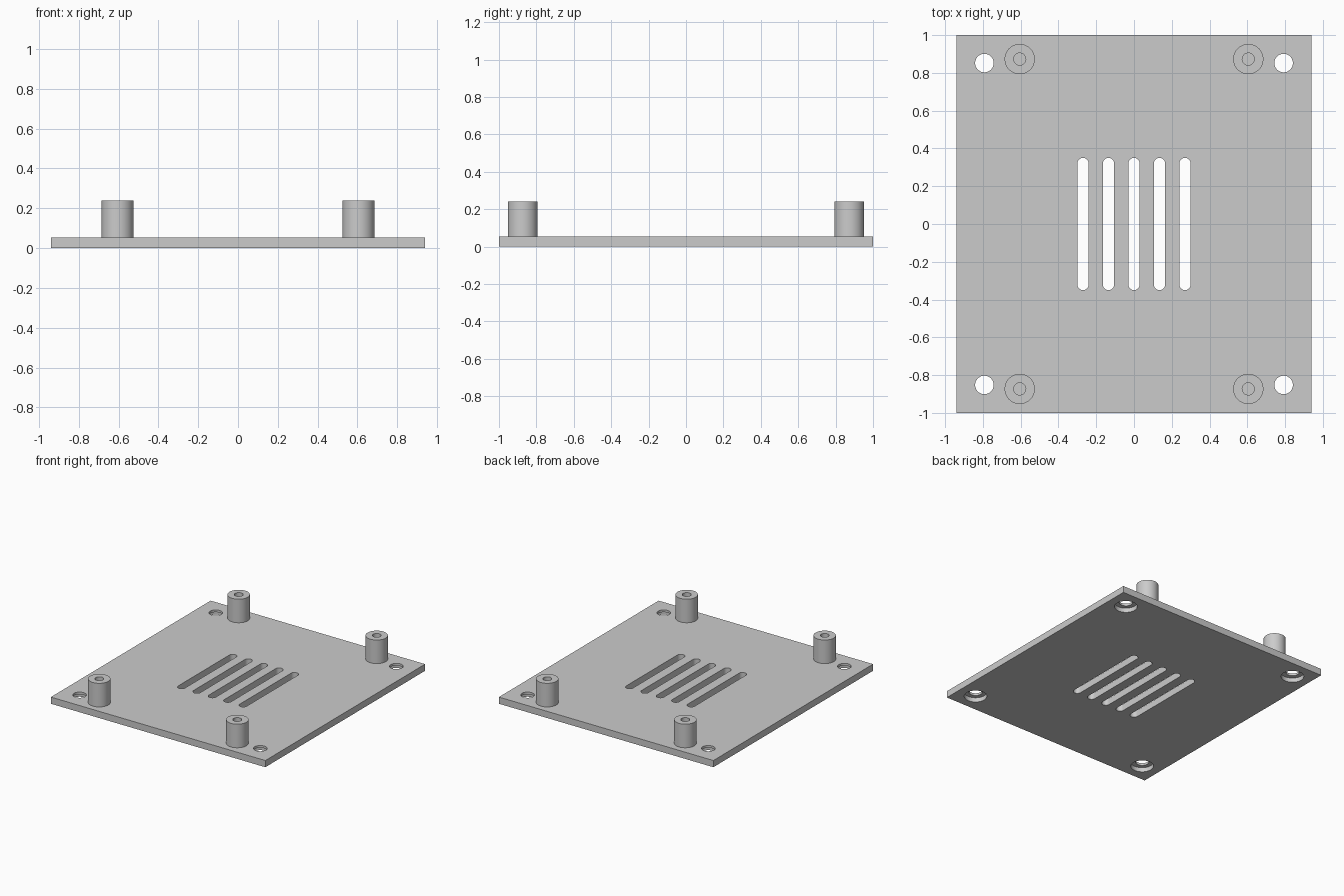
import bpy
import bmesh
from math import pi, radians, cos, sin
from mathutils import Matrix, Vector

if "Cube" in bpy.data.objects:
    bpy.data.objects.remove(bpy.data.objects["Cube"], do_unlink=True)

HALF_X, HALF_Y, THICK = 0.94, 1.0, 0.053
POST_TOP, POST_R, BORE_R = 0.24, 0.08, 0.032
HOLE_R, COUNTERBORE_R, COUNTERBORE_DEPTH = 0.049, 0.083, 0.035
SLOT_R, SLOT_HALF, SLOT_PITCH = 0.03, 0.35, 0.135
SEGMENTS = 48
CORNERS = [(sx, sy) for sx in (-1, 1) for sy in (-1, 1)]

grey = bpy.data.materials.new("light grey")
grey.use_nodes = True
grey.diffuse_color = (0.6, 0.6, 0.6, 1)
grey.node_tree.nodes["Principled BSDF"].inputs["Base Color"].default_value = (0.6, 0.6, 0.6, 1)


def make_object(name, bm):
    bmesh.ops.recalc_face_normals(bm, faces=bm.faces)
    mesh = bpy.data.meshes.new(name)
    bm.to_mesh(mesh)
    bm.free()
    mesh.materials.append(grey)
    obj = bpy.data.objects.new(name, mesh)
    bpy.context.collection.objects.link(obj)
    return obj


def smooth(mesh):
    for poly in mesh.polygons:
        poly.use_smooth = True
    mesh.set_sharp_from_angle(angle=radians(30))


def add_prism(bm, x, y, radius, z0, z1, stretch=0):
    """Vertical round prism, stretched along y into a slot if wanted."""
    outline = []
    for side in (0, 1):
        shift = stretch if side == 0 else -stretch
        for i in range(SEGMENTS // 2 + (1 if stretch else 0)):
            a = side * pi + 2 * pi * i / SEGMENTS
            outline.append((x + radius * cos(a), y + radius * sin(a) + shift, z0))
    base = bm.faces.new([bm.verts.new(p) for p in outline])
    top = bmesh.ops.extrude_face_region(bm, geom=[base], use_keep_orig=True)["geom"]
    bmesh.ops.translate(bm, vec=(0, 0, z1 - z0),
                        verts=[v for v in top if isinstance(v, bmesh.types.BMVert)])


def cut(target, cutter):
    """Subtract the cutter, bake the result and drop the cutter."""
    cutter.hide_render = True
    mod = target.modifiers.new("cut", "BOOLEAN")
    mod.operation, mod.solver, mod.object = "DIFFERENCE", "EXACT", cutter
    graph = bpy.context.evaluated_depsgraph_get()
    baked = bpy.data.meshes.new_from_object(target.evaluated_get(graph))
    target.modifiers.clear()
    target.data = baked
    bpy.data.objects.remove(cutter, do_unlink=True)


# Flat base plate
bm = bmesh.new()
bmesh.ops.create_cube(bm, size=1, matrix=Matrix.Translation((0, 0, THICK / 2))
                      @ Matrix.Diagonal((2 * HALF_X, 2 * HALF_Y, THICK, 1)))
plate = make_object("base_plate", bm)

# Vent slots and corner screw holes
bm = bmesh.new()
for i in range(-2, 3):
    add_prism(bm, i * SLOT_PITCH, 0, SLOT_R, -0.1, 0.1, SLOT_HALF - SLOT_R)
for sx, sy in CORNERS:
    add_prism(bm, sx * 0.792, sy * 0.852, HOLE_R, -0.1, 0.1)
cut(plate, make_object("through_cutter", bm))

# Wider screw-head recesses in the underside
bm = bmesh.new()
for sx, sy in CORNERS:
    add_prism(bm, sx * 0.792, sy * 0.852, COUNTERBORE_R, -0.1, COUNTERBORE_DEPTH)
cut(plate, make_object("recess_cutter", bm))
smooth(plate.data)

# Standoff posts with a blind bore, turned from a profile
for sx, sy in CORNERS:
    bm = bmesh.new()
    floor = THICK + 0.005
    profile = [(0, THICK), (POST_R, THICK), (POST_R, POST_TOP),
               (BORE_R, POST_TOP), (BORE_R, floor), (0, floor)]
    verts = [bm.verts.new((r, 0, z)) for r, z in profile]
    edges = [bm.edges.new(pair) for pair in zip(verts, verts[1:])]
    bmesh.ops.spin(bm, geom=verts + edges, cent=(0, 0, 0), axis=(0, 0, 1),
                   angle=2 * pi, steps=SEGMENTS, use_merge=True)
    bmesh.ops.remove_doubles(bm, verts=bm.verts, dist=0.0001)
    bmesh.ops.translate(bm, verts=bm.verts, vec=Vector((sx * 0.605, sy * 0.873, 0)))
    name = ("back" if sy > 0 else "front") + ("_left" if sx > 0 else "_right")
    smooth(make_object(name + "_post", bm).data)
